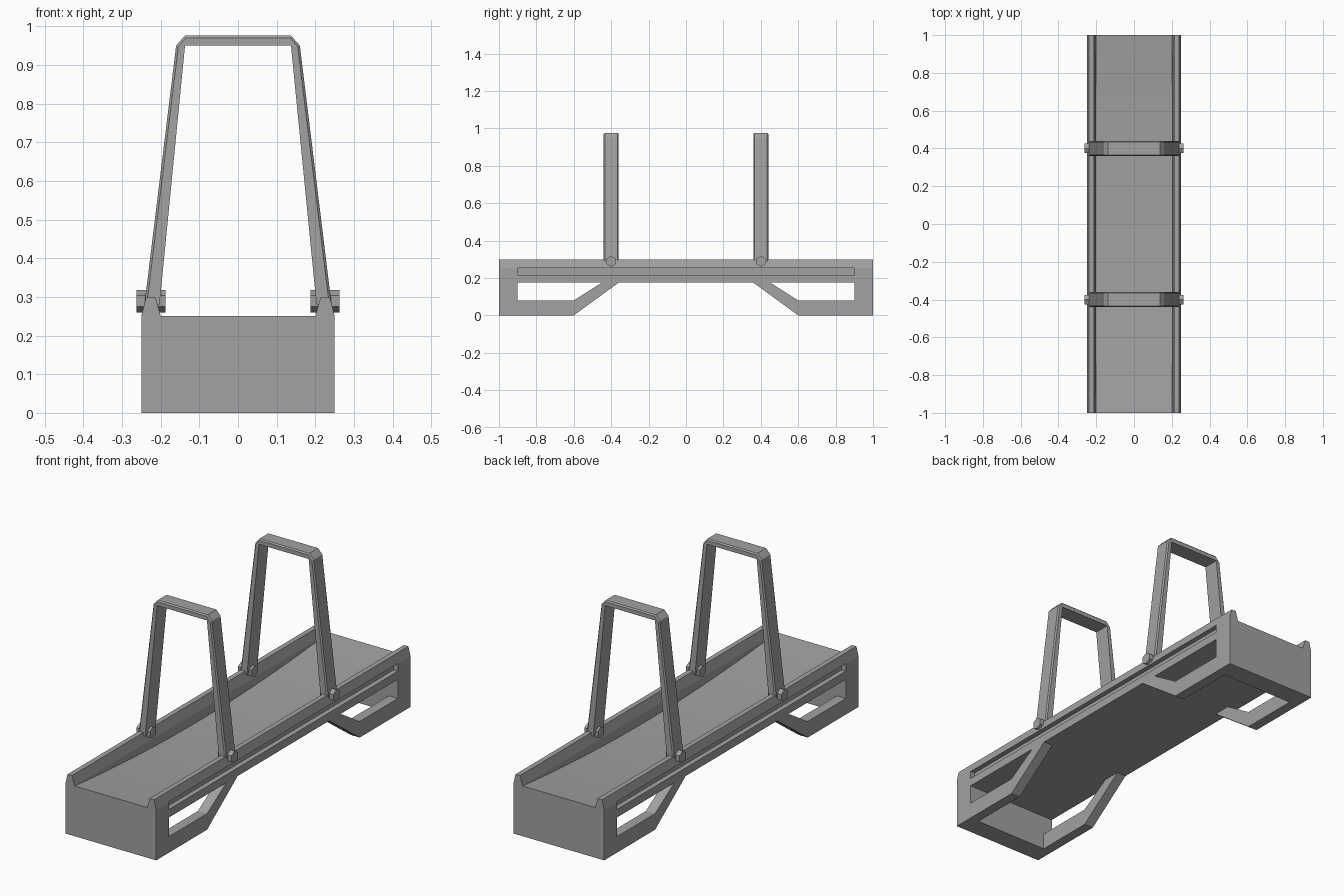
import bpy
import bmesh
import math
from mathutils import Vector

if "Cube" in bpy.data.objects:
    bpy.data.objects.remove(bpy.data.objects["Cube"], do_unlink=True)

GREY = (0.36, 0.36, 0.36, 1)
mat = bpy.data.materials.new("plain grey")
mat.use_nodes = True
mat.diffuse_color = GREY
mat.node_tree.nodes["Principled BSDF"].inputs["Base Color"].default_value = GREY


def prism(name, points, axis, start, end):
    """Extrude a 2D outline along x (points are y, z) or y (points are x, z)."""
    def place(p, t):
        return (t, p[0], p[1]) if axis == "x" else (p[0], t, p[1])
    bm = bmesh.new()
    face = bm.faces.new([bm.verts.new(place(p, start)) for p in points])
    ext = bmesh.ops.extrude_face_region(bm, geom=[face])
    moved = [v for v in ext["geom"] if isinstance(v, bmesh.types.BMVert)]
    bmesh.ops.translate(bm, verts=moved, vec=Vector(place((0, 0), end - start)))
    bmesh.ops.recalc_face_normals(bm, faces=bm.faces)
    mesh = bpy.data.meshes.new(name)
    bm.to_mesh(mesh)
    bm.free()
    ob = bpy.data.objects.new(name, mesh)
    mesh.materials.append(mat)
    bpy.context.collection.objects.link(ob)
    return ob


def rect(a0, a1, z0, z1):
    return [(a0, z0), (a1, z0), (a1, z1), (a0, z1)]


def apply(ob, mod):
    bpy.context.view_layer.objects.active = ob
    bpy.ops.object.modifier_apply(modifier=mod.name)


def cut(ob, cutter):
    cutter.hide_render = True
    mod = ob.modifiers.new("cut", "BOOLEAN")
    mod.operation = "DIFFERENCE"
    mod.solver = "EXACT"
    mod.object = cutter
    apply(ob, mod)
    bpy.data.objects.remove(cutter, do_unlink=True)


# Tray body: one cross-section with tapered side rails
half = [(0.25, 0), (0.25, 0.25), (0.238, 0.298), (0.213, 0.298), (0.2, 0.25)]
body = prism("tray_body", half + [(-x, z) for x, z in reversed(half)], "y", -1, 1)

# Sagging deck between the rails
sag = [(y / 10, 0.2 + 0.05 * (y / 10) ** 2) for y in range(-11, 12)]
cut(body, prism("deck_cutter", sag + [(1.1, 0.28), (-1.1, 0.28)], "x", -0.2, 0.2))

# Open underside between the feet, and the hollow behind them
arch = [(-0.6, 0), (-0.36, 0.175), (0.36, 0.175), (0.6, 0), (0.6, -0.1), (-0.6, -0.1)]
cut(body, prism("underside_cutter", arch, "x", -0.3, 0.3))
cut(body, prism("hollow_cutter", rect(-0.9, 0.9, -0.1, 0.175), "x", -0.2, 0.2))

# Window in each foot, and a long groove along each side
for s in (-1, 1):
    window = [(0.9, 0.08), (0.6, 0.08), (0.45, 0.175), (0.9, 0.175)]
    cut(body, prism("window_cutter", [(s * y, z) for y, z in window], "x", -0.3, 0.3))
    groove = rect(-0.9, 0.9, 0.215, 0.253)
    cut(body, prism("groove_cutter", groove, "x", s * 0.225, s * 0.3))

# Handles: tapered hoops with bevelled outer edges, pinned to the rails
outer = [(0.242, 0.28), (0.16, 0.95), (0.137, 0.976)]
inner = [(0.137, 0.95), (0.203, 0.28)]
hoop = outer + [(-x, z) for x, z in reversed(outer)]
hoop += [(-x, z) for x, z in reversed(inner)] + inner
for label, y in (("front", -0.4), ("back", 0.4)):
    handle = prism(label + "_handle", hoop, "y", y - 0.04, y + 0.04)
    bm = bmesh.new()
    bm.from_mesh(handle.data)
    rim = []
    for e in bm.edges:
        a, b = e.verts
        flat = abs(a.co.y - b.co.y) < 0.001
        on_outer = all(any(abs(abs(v.co.x) - x) + abs(v.co.z - z) < 0.001
                           for x, z in outer) for v in (a, b))
        across = a.co.z < 0.3 and b.co.z < 0.3
        if flat and on_outer and not across and not (abs(a.co.z - b.co.z) > 0.9):
            rim.append(e)
    bmesh.ops.bevel(bm, geom=rim, offset=0.006, segments=1, affect="EDGES")
    bm.to_mesh(handle.data)
    bm.free()
    # Hexagonal hinge pins
    for side, s in (("left", 1), ("right", -1)):
        ring = [(y + 0.029 * math.sin(k * math.pi / 3), 0.289 + 0.029 * math.cos(k * math.pi / 3))
                for k in range(6)]
        prism(f"{label}_{side}_pin", ring, "x", s * 0.188, s * 0.262)
